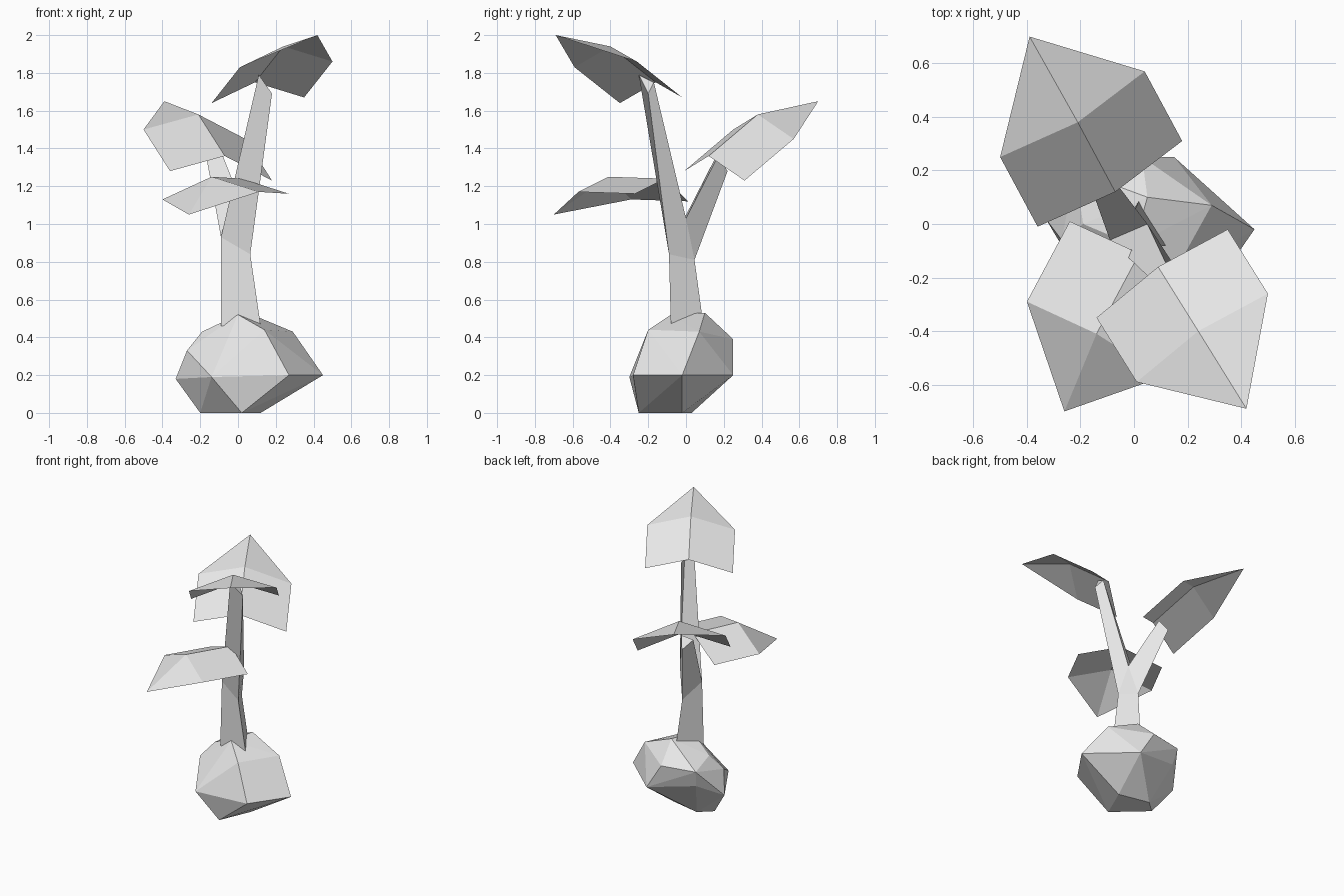
import bpy
import bmesh
from mathutils import Vector

cube = bpy.data.objects.get("Cube")
if cube:
    bpy.data.objects.remove(cube, do_unlink=True)

# Single plain colour for the whole plant
grey = bpy.data.materials.new("light_grey")
grey.use_nodes = True
colour = (0.8, 0.8, 0.8, 1.0)
grey.diffuse_color = colour
grey.node_tree.nodes["Principled BSDF"].inputs["Base Color"].default_value = colour


def finish(bm, name):
    """Turn a bmesh into a flat shaded object in the scene."""
    mesh = bpy.data.meshes.new(name)
    bm.to_mesh(mesh)
    bm.free()
    mesh.materials.append(grey)
    part = bpy.data.objects.new(name, mesh)
    bpy.context.collection.objects.link(part)
    return part


def faceted_hull(name, points):
    """Rock-like solid wrapped around a few corner points."""
    bm = bmesh.new()
    for point in points:
        bm.verts.new(point)
    result = bmesh.ops.convex_hull(bm, input=bm.verts)
    loose = [v for v in bm.verts if not v.link_faces]
    bmesh.ops.delete(bm, geom=loose, context="VERTS")
    bmesh.ops.recalc_face_normals(bm, faces=bm.faces)
    return finish(bm, name)


def add_prism(bm, lower, upper, cap):
    """Three-sided tapering limb between two triangular rings."""
    for i in range(len(lower)):
        j = (i + 1) % len(lower)
        bm.faces.new((lower[i], lower[j], upper[j], upper[i]))
    bm.faces.new(cap)


def leaf(name, tip, ridge, base, left, right):
    """Folded leaf: two base panels and two tip panels along a ridge."""
    bm = bmesh.new()
    tip, ridge, base, left, right = map(Vector, (tip, ridge, base, left, right))
    back = base - ridge
    top, middle, root = (bm.verts.new(p) for p in (tip, ridge, base))
    for side, flip in ((left, False), (right, True)):
        outer = bm.verts.new(side)
        inner = bm.verts.new(side + back)
        for panel in ([top, middle, outer], [middle, root, inner, outer]):
            if flip:
                panel.reverse()
            bm.faces.new(panel)
    bm.normal_update()
    if sum(f.normal.z for f in bm.faces) < 0:
        bmesh.ops.reverse_faces(bm, faces=bm.faces)
    return finish(bm, name)


# Faceted bulb: foot, waist and crown corners
foot = [(-.2, -.05, 0), (-.11, .03, 0), (.02, -.25, 0), (.12, -.02, 0)]
waist = [(.45, -.02, .2), (.27, -.28, .2), (-.14, -.3, .19),
         (-.33, .02, .18), (-.2, .17, .27), (.15, .25, .2)]
crown = [(-.27, -.06, .33), (-.22, .2, .39), (.03, .25, .39), (.29, .07, .43),
         (.14, -.2, .44), (-.19, 0, .43), (0, -.08, .52), (.05, .1, .53)]
faceted_hull("bulb", foot + waist + crown)

# Three-sided trunk that forks into two tapering branches
bm = bmesh.new()
trunk_foot = [bm.verts.new(p) for p in ((.12, -.08, .46), (-.09, -.08, .46), (.02, .09, .48))]
right_neck, left_neck, back_neck, crotch = (
    bm.verts.new(p) for p in ((.065, -.09, .84), (-.09, -.06, .93), (0, .045, .81), (.05, 0, 1.03)))
front_end = [bm.verts.new(p) for p in ((.18, -.2, 1.69), (.11, -.25, 1.79), (.13, -.17, 1.75))]
rear_end = [bm.verts.new(p) for p in ((-.12, .22, 1.28), (-.08, .17, 1.36), (-.165, .15, 1.34))]
add_prism(bm, trunk_foot, [right_neck, left_neck, back_neck], trunk_foot)
add_prism(bm, [right_neck, left_neck, crotch], front_end, front_end)
add_prism(bm, [back_neck, crotch, left_neck], rear_end, rear_end)
bm.faces.new((right_neck, back_neck, crotch))
bmesh.ops.recalc_face_normals(bm, faces=bm.faces)
finish(bm, "forked_stem")

# Leaves: tip, ridge middle, base, then the two side corners
leaf("top_leaf", (.42, -.69, 2), (.24, -.4, 1.94), (.09, -.16, 1.75),
     (.5, -.26, 1.86), (.01, -.59, 1.83))
leaf("rear_leaf", (-.39, .7, 1.65), (-.21, .38, 1.58), (-.07, .12, 1.36),
     (-.5, .25, 1.5), (.04, .57, 1.45))
leaf("low_leaf", (-.26, -.7, 1.05), (-.14, -.41, 1.25), (.02, -.11, 1.24),
     (.11, -.57, 1.17), (-.4, -.29, 1.13))
